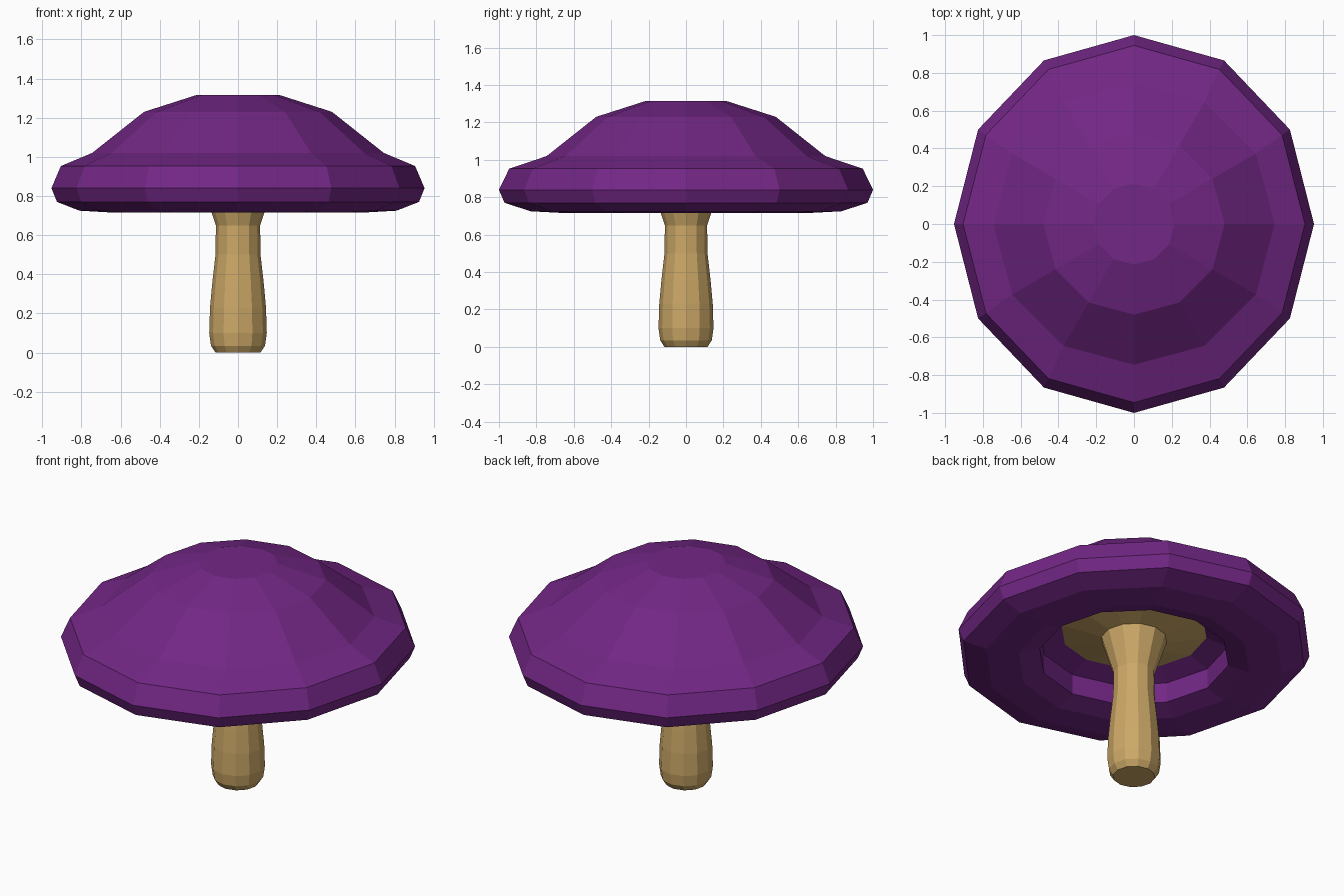
import bpy
import bmesh
import math

old = bpy.data.objects.get("Cube")
if old:
    bpy.data.objects.remove(old, do_unlink=True)

SIDES = 12


def make_material(name, colour):
    mat = bpy.data.materials.new(name)
    mat.use_nodes = True
    mat.diffuse_color = (*colour, 1)
    mat.node_tree.nodes["Principled BSDF"].inputs["Base Color"].default_value = (*colour, 1)
    return mat


def lathe(name, profile, mat):
    """Flat-shaded lathe; each profile point is (x radius, y radius, z), bottom to top."""
    bm = bmesh.new()
    rings = []
    for rx, ry, z in profile:
        angles = [math.tau * i / SIDES for i in range(SIDES)]
        rings.append([bm.verts.new((rx * math.cos(a), ry * math.sin(a), z)) for a in angles])
    for low, high in zip(rings, rings[1:]):
        for i in range(SIDES):
            j = (i + 1) % SIDES
            bm.faces.new((low[i], low[j], high[j], high[i]))
    bm.faces.new(rings[0][::-1])
    bm.faces.new(rings[-1])
    bmesh.ops.recalc_face_normals(bm, faces=bm.faces)
    mesh = bpy.data.meshes.new(name)
    bm.to_mesh(mesh)
    bm.free()
    mesh.materials.append(mat)
    obj = bpy.data.objects.new(name, mesh)
    bpy.context.collection.objects.link(obj)
    return obj


purple = make_material("purple cap", (0.17, 0.02, 0.235))
tan = make_material("tan stem", (0.6, 0.39, 0.135))

# Cap: hollow ceiling, underside lip, rolled rim, then the dome
lathe("cap", [
    (0.39, 0.39, 0.915),
    (0.52, 0.52, 0.87),
    (0.52, 0.52, 0.75),
    (0.635, 0.64, 0.715),
    (0.81, 0.83, 0.725),
    (0.925, 0.97, 0.77),
    (0.953, 1.0, 0.84),
    (0.905, 0.945, 0.953),
    (0.745, 0.745, 1.02),
    (0.48, 0.48, 1.23),
    (0.215, 0.215, 1.315),
], purple)

# Stem: bulging foot, narrow waist, flare spreading under the cap
stem = [(0.115, 0), (0.138, 0.035), (0.147, 0.1), (0.143, 0.23), (0.131, 0.36),
        (0.115, 0.5), (0.113, 0.65), (0.136, 0.72), (0.18, 0.86), (0.4, 0.91)]
lathe("stem", [(r, r, z) for r, z in stem], tan)
